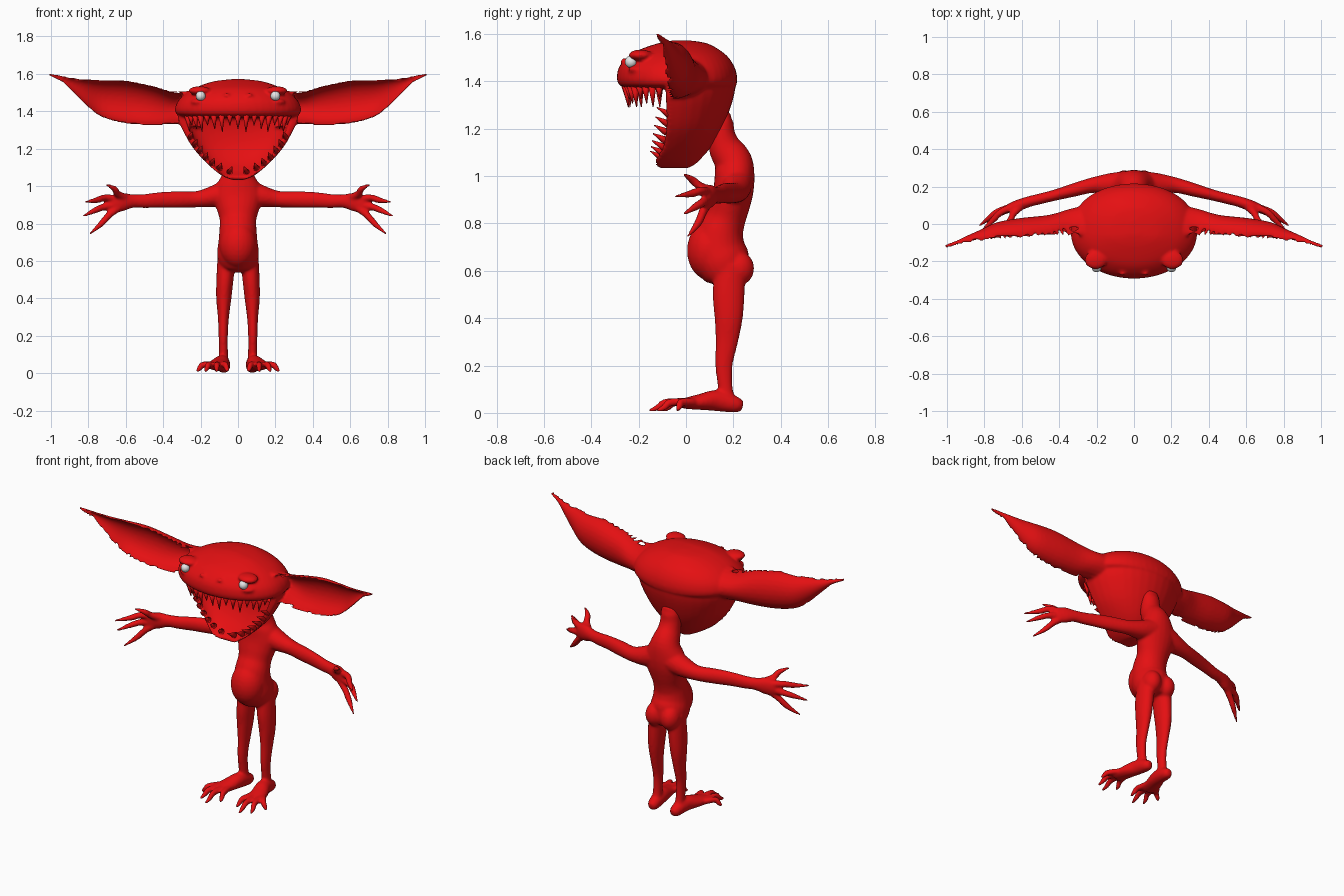
import bpy, bmesh
from math import sin, cos, pi, radians
from mathutils import Vector, Matrix

if "Cube" in bpy.data.objects:
    bpy.data.objects.remove(bpy.data.objects["Cube"], do_unlink=True)


def material(name, color):
    mat = bpy.data.materials.new(name)
    mat.use_nodes = True
    mat.diffuse_color = color
    mat.node_tree.nodes["Principled BSDF"].inputs["Base Color"].default_value = color
    return mat


red = material("red skin", (0.78, 0.005, 0.006, 1))
pale = material("pale eye", (0.8, 0.8, 0.8, 1))


def refine(rows, steps=4):
    """Catmull-Rom interpolation between rows of numbers."""
    out = []
    for i in range(len(rows) - 1):
        a, b, c, d = (rows[max(0, min(len(rows) - 1, i + k))] for k in (-1, 0, 1, 2))
        for s in range(steps):
            t = s / steps
            out.append([q + t / 2 * (r - p + t * (2 * p - 5 * q + 4 * r - w + t * (3 * (q - r) + w - p)))
                        for p, q, r, w in zip(a, b, c, d)])
    return out + [list(rows[-1])]


def loft(bm, rings):
    """Skin a list of closed rings and cap both ends."""
    loops = [[bm.verts.new(p) for p in ring] for ring in rings]
    n = len(loops[0])
    for a, b in zip(loops, loops[1:]):
        for i in range(n):
            j = (i + 1) % n
            bm.faces.new((a[i], a[j], b[j], b[i]))
    bm.faces.new(loops[0][::-1])
    bm.faces.new(loops[-1])


def tube(bm, rows, ref, sides=16):
    """Elliptical tube through rows of x, y, z, side radius, other radius."""
    rows = refine(rows)
    points = [Vector(r[:3]) for r in rows]
    rings = []
    for i, row in enumerate(rows):
        tangent = points[min(i + 1, len(rows) - 1)] - points[max(i - 1, 0)]
        u = tangent.cross(Vector(ref)).normalized()
        v = u.cross(tangent).normalized()
        rings.append([points[i] + u * row[3] * cos(2 * pi * k / sides)
                      + v * row[4] * sin(2 * pi * k / sides) for k in range(sides)])
    loft(bm, rings)


def ball(bm, center, radii):
    bmesh.ops.create_uvsphere(bm, u_segments=24, v_segments=14, radius=1,
                              matrix=Matrix.Translation(center) @ Matrix.Diagonal((*radii, 1)))


def spike(bm, base, direction, radius, length):
    d = Vector(direction).normalized()
    place = Matrix.Translation(Vector(base) + d * length / 2) @ d.to_track_quat('Z', 'Y').to_matrix().to_4x4()
    bmesh.ops.create_cone(bm, segments=8, cap_ends=True, radius1=radius, radius2=0.002,
                          depth=length, matrix=place)


def mirror(bm):
    geom = bmesh.ops.duplicate(bm, geom=bm.verts[:] + bm.edges[:] + bm.faces[:])["geom"]
    for v in geom:
        if isinstance(v, bmesh.types.BMVert):
            v.co.x = -v.co.x
    bmesh.ops.reverse_faces(bm, faces=[f for f in geom if isinstance(f, bmesh.types.BMFace)])


def finish(bm, name, mat, voxel=0, relax=0):
    bmesh.ops.recalc_face_normals(bm, faces=bm.faces[:])
    mesh = bpy.data.meshes.new(name)
    bm.to_mesh(mesh)
    bm.free()
    mesh.materials.append(mat)
    for p in mesh.polygons:
        p.use_smooth = True
    obj = bpy.data.objects.new(name, mesh)
    bpy.context.collection.objects.link(obj)
    if voxel:
        remesh = obj.modifiers.new("fuse", 'REMESH')
        remesh.mode = 'VOXEL'
        remesh.voxel_size = voxel
        remesh.use_smooth_shade = True
        blend = obj.modifiers.new("blend", 'SMOOTH')
        blend.factor = 0.5
        blend.iterations = relax


UP, BACK = (0, 0, 1), (0, 1, 0)

# Body: limbs on one side, mirrored, then the trunk
bm = bmesh.new()
tube(bm, [(.06, .185, .62, .05, .065), (.07, .18, .5, .046, .068), (.076, .18, .4, .041, .06),
          (.078, .172, .3, .03, .048), (.079, .16, .2, .025, .037), (.078, .167, .1, .025, .031),
          (.077, .18, .04, .03, .034)], BACK)
# foot and toes
tube(bm, [(.074, .24, .03, .018, .02), (.076, .21, .035, .034, .035), (.085, .13, .052, .042, .045),
          (.105, .06, .046, .05, .034), (.12, 0, .04, .05, .024), (.125, -.02, .035, .04, .018)], UP)
for start, tip in ((.08, (.055, -.1)), (.11, (.115, -.16)), (.14, (.175, -.125)), (.155, (.222, -.04))):
    x, y = tip
    tube(bm, [(start, .03, .045, .018, .018), ((start + x) / 2, y / 2, .045, .017, .018),
              (start * .2 + x * .8, y * .75, .022, .014, .014), (x, y, .009, .006, .006)], UP, 10)
# arm and palm
tube(bm, [(.03, .215, .975, .07, .075), (.13, .212, .945, .06, .058), (.22, .208, .93, .042, .044),
          (.32, .182, .928, .036, .045), (.42, .155, .926, .03, .042), (.5, .135, .92, .029, .038),
          (.56, .12, .92, .029, .036), (.62, .1, .915, .03, .05), (.67, .085, .9, .022, .045)], UP)
# thumb and fingers
for path in (((.6, .1, .935), (.645, .055, .96), (.66, .025, .985), (.705, -.012, 1.008)),
             ((.64, .095, .93), (.71, .065, .938), (.755, .02, .925), (.82, -.045, .915)),
             ((.65, .09, .9), (.72, .07, .888), (.765, .04, .87), (.83, -.012, .838)),
             ((.64, .09, .885), (.69, .07, .845), (.73, .05, .8), (.795, .005, .742))):
    tube(bm, [(*p, r, r) for p, r in zip(path, (.022, .019, .017, .006))], UP, 10)
ball(bm, (.052, .222, .61), (.056, .066, .072))
mirror(bm)
ball(bm, (0, .1, .685), (.1, .096, .125))
trunk = [(1.275, .17, .035, .02), (1.24, .155, .055, .045), (1.18, .152, .06, .055),
         (1.12, .165, .066, .07), (1.06, .2, .085, .08), (1, .205, .12, .084), (.94, .2, .132, .085),
         (.88, .185, .115, .085), (.82, .167, .098, .085), (.76, .145, .1, .1), (.7, .14, .105, .11),
         (.64, .155, .112, .115), (.58, .178, .1, .095), (.545, .185, .07, .06)]
tube(bm, [(0, y, z, rx, ry) for z, y, rx, ry in trunk], BACK, 24)
finish(bm, "body", red, .008, 6)

# Head: ears and eyelids mirrored, then the skull and hanging jaw
bm = bmesh.new()
ear = [(.2, 1.52, 1.31, .11, -.04), (.33, 1.505, 1.33, .085, -.05), (.45, 1.535, 1.325, .05, -.05),
       (.6, 1.565, 1.335, .033, -.06), (.73, 1.568, 1.37, .01, -.07), (.82, 1.572, 1.44, -.03, -.08),
       (.9, 1.582, 1.52, -.065, -.095), (.95, 1.592, 1.562, -.088, -.108), (1.008, 1.602, 1.59, -.108, -.118)]
rings = []
for x, top, bottom, back, rim in refine(ear):
    mid, half = (top + bottom) / 2, (top - bottom) / 2
    arc = [(cos(pi * k / 12), sin(pi * k / 12)) for k in range(13)]
    outer = [(x, rim + (back - rim) * s, mid + half * c) for c, s in arc]
    inner = [(x, rim - .016 + (back - rim) * s, mid + half * .95 * c) for c, s in arc[::-1]]
    rings.append(outer + inner)
loft(bm, rings)
ball(bm, (.205, -.192, 1.51), (.06, .05, .024))
ball(bm, (.2, -.195, 1.45), (.055, .05, .02))
ball(bm, (.06, -.262, 1.485), (.018, .016, .012))
mirror(bm)

skull = [(1.572, .03, -.06, .02), (1.56, .13, -.12, .09), (1.53, .22, -.205, .145), (1.5, .275, -.25, .18),
         (1.46, .318, -.283, .205), (1.42, .336, -.292, .216), (1.395, .335, -.288, .215),
         (1.38, .32, -.275, .21), (1.365, .27, -.22, .17)]
rings = []
for z, w, front, back in refine(skull):
    ring = []
    for k in range(48):
        c, s = cos(pi * k / 24), sin(pi * k / 24)
        depth = back + .05 if s > 0 else -.05 - front
        ring.append((w * c, -.05 + depth * (abs(s) ** .85 if s > 0 else s), z))
    rings.append(ring)
loft(bm, rings)

# jaw: crescent sections, hollow toward the front
jaw = [(1.41, .325, -.08, .212, .02), (1.35, .318, -.08, .205, .04), (1.28, .287, -.078, .185, .045),
       (1.2, .238, -.078, .152, .03), (1.13, .175, -.09, .112, -.01), (1.08, .12, -.118, .07, -.065),
       (1.05, .075, -.128, .04, -.11), (1.033, .03, -.105, .01, -.1)]
rings = []
for z, w, rim, back, hollow in refine(jaw):
    arc = [(cos(pi * k / 18), sin(pi * k / 18)) for k in range(19)]
    outer = [(w * c, rim + (back - rim) * s ** .9, z) for c, s in arc]
    inner = [(w * .87 * c, rim - .008 + (hollow - rim) * s ** .7, z) for c, s in arc[::-1]]
    rings.append(outer + inner)
loft(bm, rings)
finish(bm, "head", red, .008, 6)

# Upper teeth hang from the lip, lower teeth lean out of the jaw rim
bm = bmesh.new()
for k in range(17):
    a = radians(-72 + 9 * k)
    spike(bm, (.285 * sin(a), -.05 - .205 * cos(a), 1.385), (-.15 * sin(a), .1 * cos(a), -1),
          .019, (.095, .06, .08)[k % 3])
finish(bm, "upper_teeth", red)
bm = bmesh.new()
for x, z in ((.255, 1.26), (.232, 1.22), (.205, 1.185), (.175, 1.15), (.14, 1.12), (.1, 1.095), (.045, 1.075)):
    spike(bm, (x, -.07 - (1.26 - z) * .15, z), (-.2, -.8, .45), .017, .062)
mirror(bm)
finish(bm, "lower_teeth", red)

# Eyes
bm = bmesh.new()
ball(bm, (.2, -.232, 1.482), (.026, .026, .026))
mirror(bm)
finish(bm, "eyes", pale)
